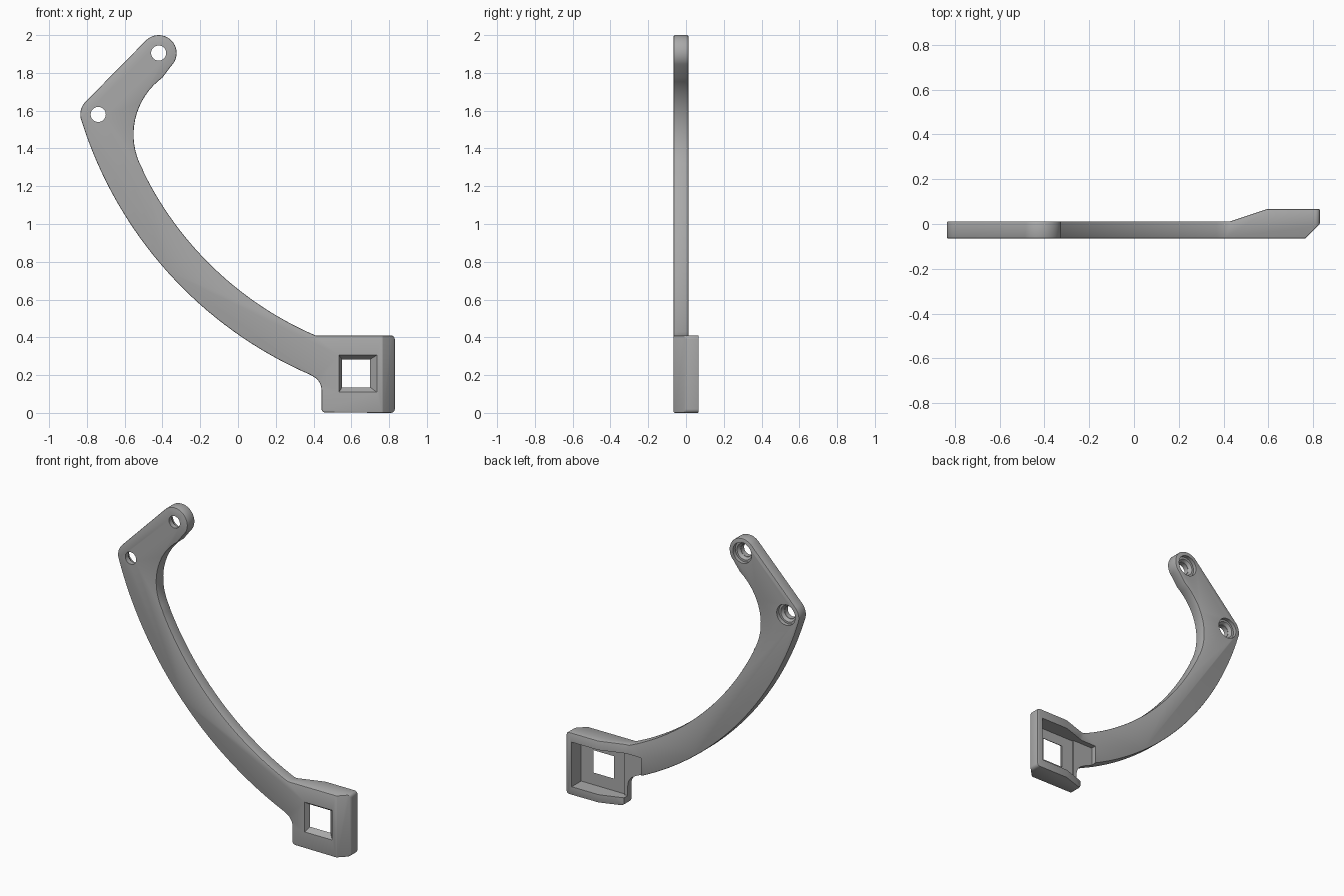
import bpy, bmesh, math
from mathutils import Vector

if "Cube" in bpy.data.objects:
    bpy.data.objects.remove(bpy.data.objects["Cube"])

FRONT, ARM_BACK, HEAD_BACK = -0.065, 0.012, 0.067


def arc(cx, cz, r, a0, a1, n):
    """Points on a circle from angle a0 to a1 in degrees."""
    angles = [math.radians(a0 + (a1 - a0) * i / n) for i in range(n + 1)]
    return [(cx + r * math.cos(a), cz + r * math.sin(a)) for a in angles]


def arc_through(p, q, r, n):
    """Arc from p to r passing through q."""
    (ax, ay), (bx, by), (cx, cy) = p, q, r
    d = 2 * (ax * (by - cy) + bx * (cy - ay) + cx * (ay - by))
    A, B, C = ax * ax + ay * ay, bx * bx + by * by, cx * cx + cy * cy
    ux = (A * (by - cy) + B * (cy - ay) + C * (ay - by)) / d
    uy = (A * (cx - bx) + B * (ax - cx) + C * (bx - ax)) / d
    a0 = math.degrees(math.atan2(ay - uy, ax - ux))
    a1 = math.degrees(math.atan2(cy - uy, cx - ux))
    sweep = (a1 - a0 + 180) % 360 - 180
    return arc(ux, uy, math.hypot(ax - ux, ay - uy), a0, a0 + sweep, n)


def loft(name, start, end):
    """Solid between two matching loops of 3D points."""
    bm = bmesh.new()
    a = [bm.verts.new(p) for p in start]
    b = [bm.verts.new(p) for p in end]
    bm.faces.new(a)
    bm.faces.new(b[::-1])
    for i in range(len(a)):
        j = (i + 1) % len(a)
        bm.faces.new((a[i], b[i], b[j], a[j]))
    bmesh.ops.recalc_face_normals(bm, faces=bm.faces)
    mesh = bpy.data.meshes.new(name)
    bm.to_mesh(mesh)
    bm.free()
    ob = bpy.data.objects.new(name, mesh)
    bpy.context.collection.objects.link(ob)
    return ob


def along_y(name, pts, y0, y1):
    return loft(name, [(x, y0, z) for x, z in pts], [(x, y1, z) for x, z in pts])


def along_z(name, pts, z0, z1):
    return loft(name, [(x, y, z0) for x, y in pts], [(x, y, z1) for x, y in pts])


def rect(x0, x1, z0, z1):
    return [(x0, z0), (x1, z0), (x1, z1), (x0, z1)]


def apply(ob, mod):
    bpy.context.view_layer.objects.active = ob
    bpy.ops.object.modifier_apply(modifier=mod.name)


def cut(ob, cutter):
    mod = ob.modifiers.new("cut", 'BOOLEAN')
    mod.operation = 'DIFFERENCE'
    mod.solver = 'EXACT'
    mod.object = cutter
    apply(ob, mod)
    bpy.data.objects.remove(cutter)


# Full side silhouette: curved arm, two rounded lugs and the square head
tip, corner = (-0.42, 1.905), (-0.74, 1.58)
outline = arc_through((-0.829, 1.548), (-0.42, 0.8), (0.38, 0.203), 32)
outline += arc(0.36, 0.12, 0.082, 60, 0, 8)
outline += arc(0.462, 0.022, 0.02, 180, 270, 4)
outline += arc(0.81, 0.02, 0.02, 270, 360, 4)
outline += arc(0.81, 0.39, 0.02, 0, 90, 4)
outline += arc_through((0.41, 0.41), (0, 0.655), (-0.5, 1.275), 28)
outline += arc_through((-0.505, 1.29), (-0.553, 1.47), (-0.40, 1.775), 16)
outline += arc(*tip, 0.095, -46, 134, 20)
outline += arc(*corner, 0.095, 134, 194, 8)
bracket = along_y("curved_bracket", outline, FRONT, HEAD_BACK)

# Thin the arm at the back, leaving a ramp up to the head
cut(bracket, along_z("arm_relief", [(-2, ARM_BACK), (0.43, ARM_BACK), (0.595, HEAD_BACK),
                                    (0.595, 0.3), (-2, 0.3)], -1, 3))
# Slanted front edge of the head
cut(bracket, along_z("edge_slant", [(0.765, FRONT), (0.83, 0.0), (1, 0.17),
                                    (1, -0.3), (0.765, -0.3)], -1, 3))

# Soften the outer edges
bevel = bracket.modifiers.new("soft_edges", 'BEVEL')
bevel.width = 0.006
bevel.segments = 2
bevel.limit_method = 'ANGLE'
bevel.angle_limit = math.radians(40)
apply(bracket, bevel)

# Pocket behind the head and the channel leading into the arm
cut(bracket, along_y("pocket", rect(0.465, 0.79, 0.055, 0.35), -0.032, 0.3))
cut(bracket, along_y("channel", rect(0.32, 0.5, 0.055, 0.35), -0.022, 0.3))

# Flared square window through the head
wide, narrow = rect(0.532, 0.738, 0.107, 0.308), rect(0.552, 0.698, 0.137, 0.282)
cut(bracket, loft("window", [(x, FRONT - 0.003, z) for x, z in wide],
                  [(x, -0.03, z) for x, z in narrow]))

# Screw holes with stepped, countersunk seats on the back
for x, z in (tip, corner):
    cut(bracket, along_y("hole", arc(x, z, 0.04, 0, 348.75, 31), -0.3, 0.3))
    cut(bracket, along_y("seat", arc(x, z, 0.068, 0, 348.75, 31), -0.012, 0.3))
    cut(bracket, loft("sink", [(px, -0.032, pz) for px, pz in arc(x, z, 0.042, 0, 348.75, 31)],
                      [(px, -0.008, pz) for px, pz in arc(x, z, 0.057, 0, 348.75, 31)]))

# Single grey colour
grey = bpy.data.materials.new("plain_grey")
grey.use_nodes = True
colour = (0.4, 0.4, 0.4, 1)
grey.diffuse_color = colour
grey.node_tree.nodes["Principled BSDF"].inputs["Base Color"].default_value = colour
bracket.data.materials.clear()
bracket.data.materials.append(grey)
for p in bracket.data.polygons:
    p.material_index = 0

bpy.ops.object.select_all(action='DESELECT')
bracket.select_set(True)
bpy.context.view_layer.objects.active = bracket
bpy.ops.object.shade_smooth_by_angle(angle=math.radians(30))
